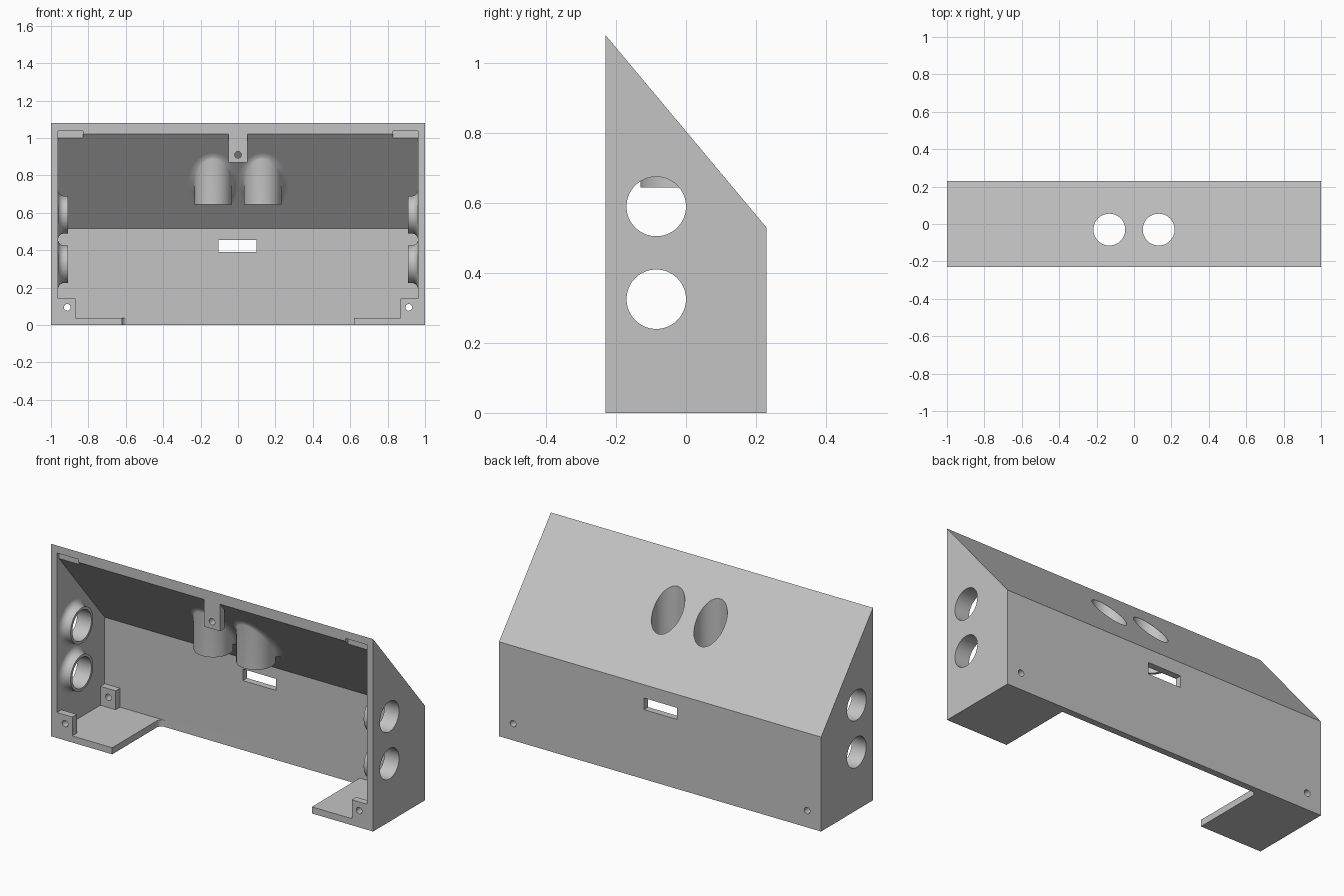
import bpy, bmesh
from math import sin, cos, pi, tau
from mathutils import Matrix

cube = bpy.data.objects.get("Cube")
if cube:
    bpy.data.objects.remove(cube)

grey = bpy.data.materials.new("plain grey")
grey.use_nodes = True
COLOUR = (0.55, 0.55, 0.55, 1)
grey.diffuse_color = COLOUR
grey.node_tree.nodes["Principled BSDF"].inputs["Base Color"].default_value = COLOUR

FRONT, BACK, WALL = -0.23, 0.23, 0.037
IN_X, IN_Y = 1 - WALL, BACK - WALL
SEG = 64


def slope(y):
    """Height of the underside of the sloped wall."""
    return 1.022 - (y - FRONT) * 0.55 / 0.46


def finish(name, bm):
    bmesh.ops.recalc_face_normals(bm, faces=bm.faces)
    mesh = bpy.data.meshes.new(name)
    bm.to_mesh(mesh)
    bm.free()
    mesh.materials.append(grey)
    obj = bpy.data.objects.new(name, mesh)
    bpy.context.collection.objects.link(obj)
    return obj


def prism(name, points, place, lo, hi):
    """Extrude a 2D outline; place(a, b, t) maps it into space."""
    bm = bmesh.new()
    ends = [[bm.verts.new(place(a, b, t)) for a, b in points] for t in (lo, hi)]
    bm.faces.new(ends[0])
    bm.faces.new(ends[1])
    n = len(points)
    for i in range(n):
        j = (i + 1) % n
        bm.faces.new((ends[0][i], ends[0][j], ends[1][j], ends[1][i]))
    return finish(name, bm)


def along_x(a, b, t):
    return (t, a, b)


def along_y(a, b, t):
    return (a, t, b)


def along_z(a, b, t):
    return (a, b, t)


def box(name, x, y, z):
    return prism(name, [(x[0], y[0]), (x[1], y[0]), (x[1], y[1]), (x[0], y[1])], along_z, *z)


def rod(name, a, b, r, place, lo, hi, seg=SEG):
    pts = [(a + r * cos(tau * i / seg), b + r * sin(tau * i / seg)) for i in range(seg)]
    return prism(name, pts, place, lo, hi)


def combine(target, tool, operation):
    mod = target.modifiers.new("combine", 'BOOLEAN')
    mod.operation, mod.solver, mod.object = operation, 'EXACT', tool
    bpy.context.view_layer.objects.active = target
    bpy.ops.object.modifier_apply(modifier=mod.name)
    bpy.data.objects.remove(tool)


def add(tool):
    combine(housing, tool, 'UNION')


def cut(tool):
    combine(housing, tool, 'DIFFERENCE')


def smooth(obj):
    bpy.ops.object.select_all(action='DESELECT')
    obj.select_set(True)
    bpy.context.view_layer.objects.active = obj
    bpy.ops.object.shade_smooth_by_angle(angle=pi / 6)


# Housing: wedge-topped shell, open at the front, floor only at both ends
housing = prism("housing", [(FRONT, 0), (BACK, 0), (BACK, 0.53), (FRONT, 1.08)], along_x, -1, 1)
cut(prism("cavity", [(-0.4, WALL), (IN_Y, WALL), (IN_Y, slope(IN_Y)), (-0.4, slope(-0.4))],
          along_x, -IN_X, IN_X))
cut(box("floor_opening", (-0.62, 0.62), (-0.4, IN_Y), (-0.1, 0.1)))

# Rounded inner corner of one floor piece
arc = [(-0.59 + 0.03 * cos(pi / 2 + pi / 2 * i / 8), 0.163 + 0.03 * sin(pi / 2 + pi / 2 * i / 8))
       for i in range(9)]
add(prism("floor_fillet", [(-0.63, 0.2), (-0.59, 0.2)] + arc + [(-0.63, 0.163)], along_z, 0, WALL))

# Screw tabs in the bottom corners and hanging from the top lip
for s in (-1, 1):
    xs = sorted((s * 0.868, s * 0.98))
    add(box("front_tab", xs, (FRONT, -0.19), (0.02, 0.143)))
    add(box("back_tab", xs, (0.155, 0.21), (0.02, 0.143)))
add(box("top_tab", (-0.05, 0.05), (FRONT, -0.19), (0.87, 1.025)))

# Screw holes, lip notches, cable slot and round openings
cut(rod("top_screw_hole", 0, 0.91, 0.018, along_y, -0.3, -0.16, 24))
cut(box("slot", (-0.105, 0.1), (0.1, 0.3), (0.39, 0.455)))
for s in (-1, 1):
    cut(rod("screw_hole", s * 0.913, 0.094, 0.018, along_y, -0.3, 0.3, 24))
    cut(box("lip_notch", sorted((s * 0.83, s * IN_X)), (-0.3, -0.212), (0.98, 1.038)))
    cut(rod("top_hole", s * 0.132, -0.03, 0.085, along_z, 0.6, 1.2))
for z in (0.325, 0.59):
    cut(rod("side_hole", -0.085, z, 0.085, along_x, -1.2, 1.2))
smooth(housing)

# Tube section as (radius, depth below the wall), starting with a flared fillet
R, FLARE = 0.1, 0.035
fillet = [(R + FLARE * (1 - sin(pi / 2 * i / 8)), FLARE * (1 - cos(pi / 2 * i / 8))) for i in range(9)]
BOTTOM = 0.053
section = fillet + [(R, BOTTOM), (0.085, BOTTOM), (0.085, 0)]


def tube(name, place):
    bm = bmesh.new()
    rings = [[bm.verts.new(place(r, d, tau * i / SEG)) for i in range(SEG)] for r, d in section]
    for k, ring in enumerate(rings):
        nxt = rings[(k + 1) % len(rings)]
        for i in range(SEG):
            j = (i + 1) % SEG
            bm.faces.new((ring[i], ring[j], nxt[j], nxt[i]))
    smooth(finish(name, bm))


def side_place(s, z):
    return lambda r, d, a: (s * (IN_X - d), -0.085 + r * cos(a), z + r * sin(a))


def top_place(s):
    def place(r, d, a):
        # The flare widens where the wall slopes down to meet the tube
        stretch = 1 + 0.6 * sin(a)
        if r > R:
            r = R + (r - R) * stretch
        y = -0.03 + r * sin(a)
        z = 0.645 if d == BOTTOM else max(0.645, slope(y) - d * stretch)
        return (s * 0.132 + r * cos(a), y, z)
    return place


for s, side in ((-1, "right"), (1, "left")):
    tube(side + "_top_tube", top_place(s))
    tube(side + "_lower_tube", side_place(s, 0.325))
    tube(side + "_upper_tube", side_place(s, 0.59))
